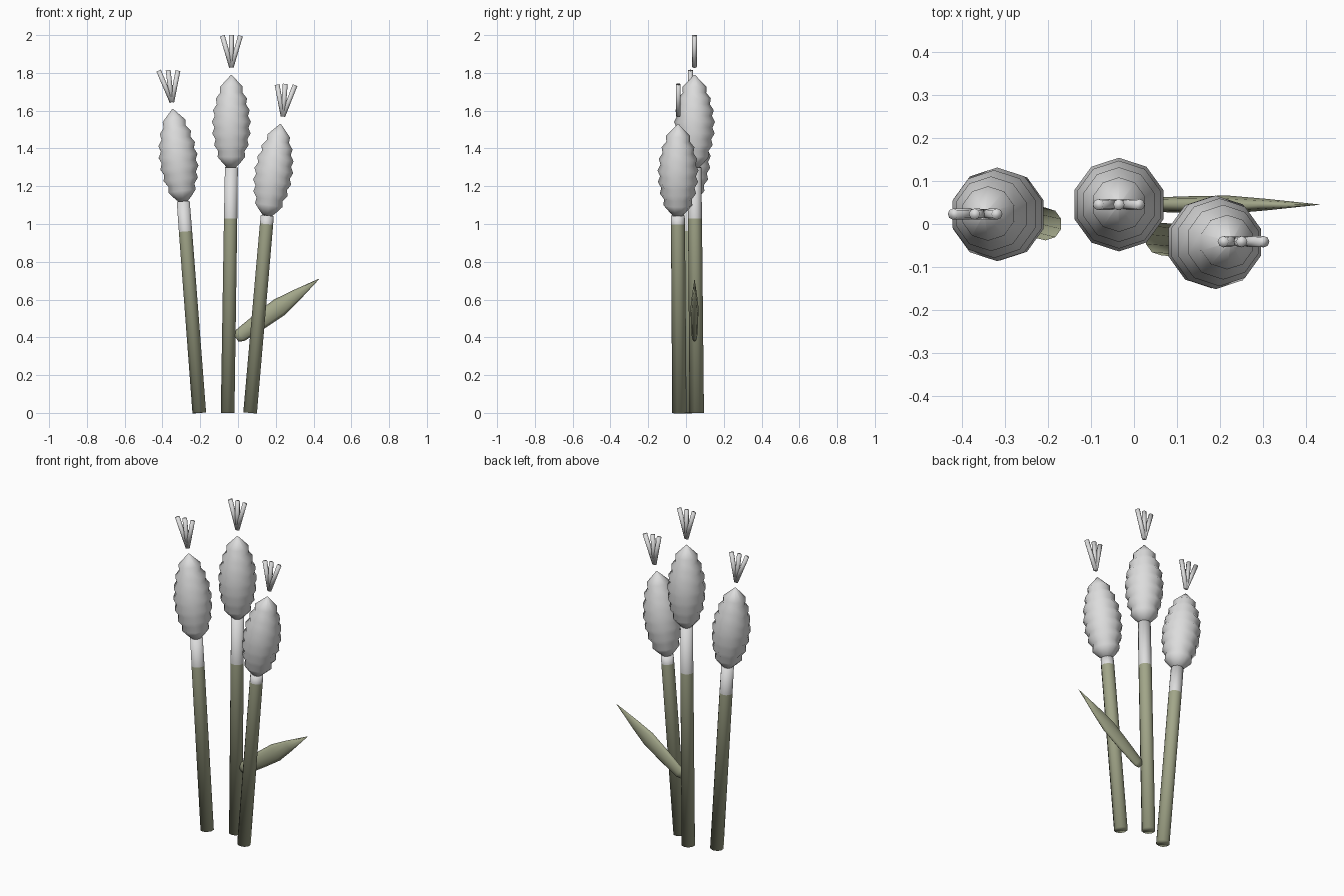
import bpy
import math
from mathutils import Vector, Matrix

if "Cube" in bpy.data.objects:
    bpy.data.objects.remove(bpy.data.objects["Cube"], do_unlink=True)


def material(name, rgb):
    m = bpy.data.materials.new(name)
    m.use_nodes = True
    m.diffuse_color = (*rgb, 1)
    m.node_tree.nodes["Principled BSDF"].inputs["Base Color"].default_value = (*rgb, 1)
    return m


GREEN = material("sage green", (0.36, 0.38, 0.25))
WHITE = material("soft white", (0.72, 0.72, 0.72))


def loft(name, start, end, rings, sides, mats, flat=1.0, rule=None):
    """Rings of (fraction, radius) along an axis; flat squeezes the depth."""
    start, end = Vector(start), Vector(end)
    axis = end - start
    w = axis.normalized()
    v = (Vector((0, 1, 0)) - w * w.y).normalized()
    u = v.cross(w)
    verts, faces = [], []
    for t, r in rings:
        for i in range(sides):
            a = math.tau * i / sides
            verts.append(start + axis * t + u * r * math.sin(a) + v * r * flat * math.cos(a))
    for k in range(len(rings) - 1):
        for i in range(sides):
            j = (i + 1) % sides
            faces.append((k * sides + i, k * sides + j,
                          (k + 1) * sides + j, (k + 1) * sides + i))
    faces.append(tuple(reversed(range(sides))))
    faces.append(tuple(range((len(rings) - 1) * sides, len(rings) * sides)))
    mesh = bpy.data.meshes.new(name)
    mesh.from_pydata(verts, [], faces)
    for m in mats:
        mesh.materials.append(m)
    for p in mesh.polygons:
        p.use_smooth = True
        if rule:
            p.material_index = int(rule(p.center))
    mesh.update()
    obj = bpy.data.objects.new(name, mesh)
    bpy.context.collection.objects.link(obj)
    return obj


def head_profile(ridges=7):
    """Bulging spindle with zigzag ridges, pointed at the top."""
    rings = [(0, 0.026)]
    for k in range(2 * ridges):
        t = 0.05 + 0.82 * k / (2 * ridges - 1)
        bulge = 0.102 * math.sin(math.pi * (0.12 + 0.83 * t)) ** 0.8
        rings.append((t, bulge + (0.007 if k % 2 else -0.007)))
    return rings + [(1, 0.002)]


def flower(side, base, neck, tip, split, tuft, tops):
    # stem with a pale upper sleeve
    t = split / neck[2]
    loft(side + "_stem", base, neck, [(0, 0.038), (t, 0.037), (1, 0.036)], 10,
         [GREEN, WHITE], rule=lambda c: c.z > split)
    # ridged flower head
    loft(side + "_flower_head", neck, tip, head_profile(), 10, [WHITE])
    # floating fan of three filaments
    for n, (x, z) in zip(("right", "middle", "left"), tops):
        loft(f"{side}_{n}_filament", tuft, (x, tuft[1], z),
             [(0, 0.012), (1, 0.013)], 8, [WHITE])


flower("right", (-0.205, 0, 0), (-0.29, 0.02, 1.12), (-0.346, 0.025, 1.61), 0.96,
       (-0.35, 0.023, 1.645), ((-0.42, 1.812), (-0.37, 1.815), (-0.318, 1.812)))
flower("middle", (-0.055, 0.057, 0), (-0.035, 0.045, 1.30), (-0.035, 0.045, 1.79), 1.03,
       (-0.035, 0.045, 1.83), ((-0.083, 1.997), (-0.035, 2.0), (0.013, 1.997)))
flower("left", (0.064, -0.035, 0), (0.155, -0.043, 1.045), (0.225, -0.042, 1.53), 1.0,
       (0.238, -0.041, 1.57), ((0.207, 1.738), (0.25, 1.742), (0.302, 1.735)))

# leaf growing from the middle stem
loft("leaf", (-0.01, 0.045, 0.395), (0.43, 0.045, 0.71),
     [(0, 0.022), (0.05, 0.037), (0.3, 0.046), (0.52, 0.05), (0.72, 0.032), (1, 0.001)],
     8, [GREEN], flat=0.42)
